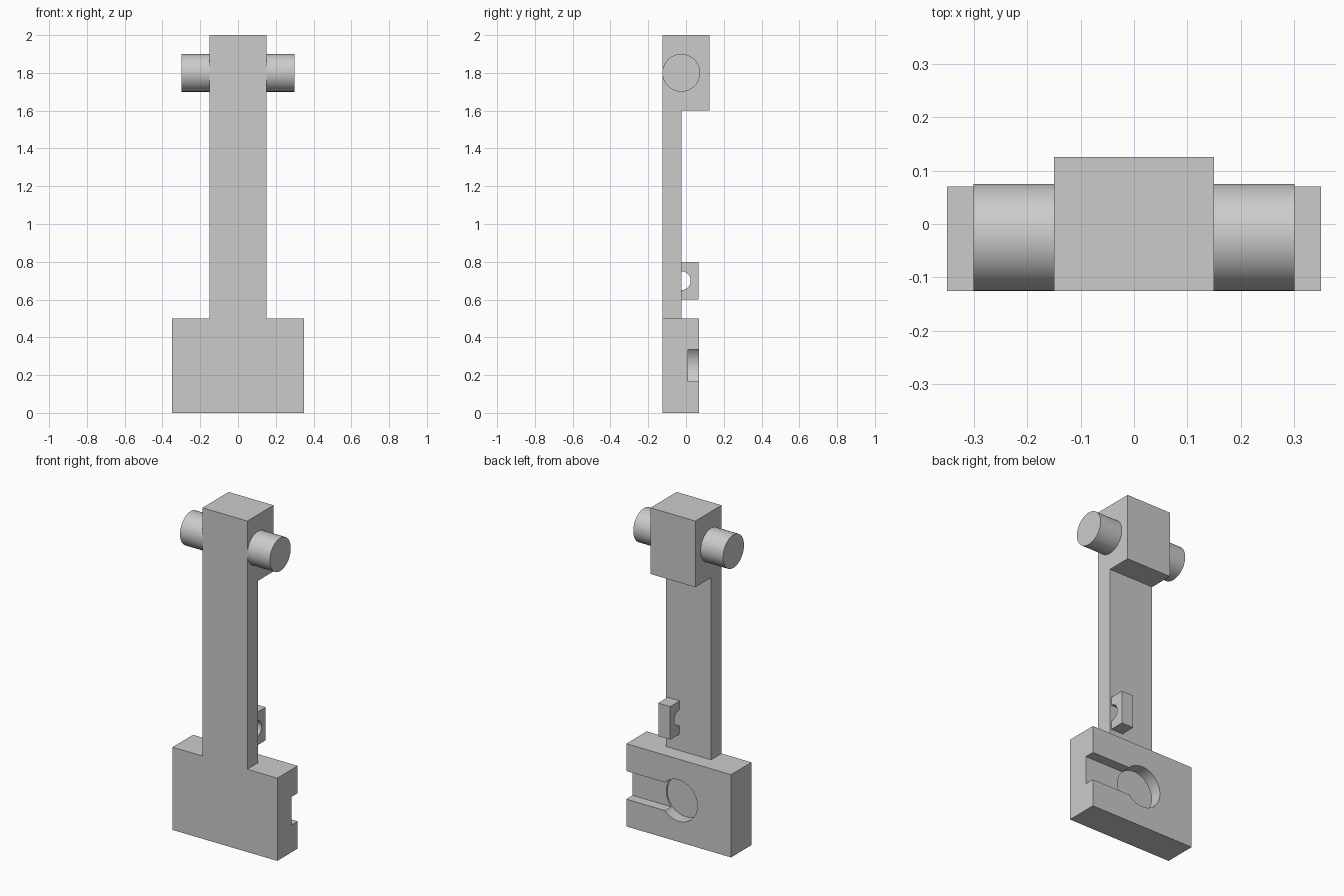
import bpy, bmesh, math
from mathutils import Matrix

if "Cube" in bpy.data.objects:
    bpy.data.objects.remove(bpy.data.objects["Cube"])

grey = bpy.data.materials.new("plain_grey")
grey.diffuse_color = (0.6, 0.6, 0.6, 1)
grey.use_nodes = True
grey.node_tree.nodes["Principled BSDF"].inputs["Base Color"].default_value = grey.diffuse_color


def finish(name, bm):
    bmesh.ops.recalc_face_normals(bm, faces=bm.faces)
    mesh = bpy.data.meshes.new(name)
    bm.to_mesh(mesh)
    bm.free()
    mesh.materials.append(grey)
    ob = bpy.data.objects.new(name, mesh)
    bpy.context.collection.objects.link(ob)
    return ob


def prism(name, profile, x0, x1):
    """Extrude a (y, z) profile along x."""
    bm = bmesh.new()
    face = bm.faces.new([bm.verts.new((x0, y, z)) for y, z in profile])
    ext = bmesh.ops.extrude_face_region(bm, geom=[face])
    verts = [v for v in ext["geom"] if isinstance(v, bmesh.types.BMVert)]
    bmesh.ops.translate(bm, verts=verts, vec=(x1 - x0, 0, 0))
    return finish(name, bm)


def box(name, x0, x1, y0, y1, z0, z1):
    return prism(name, [(y0, z0), (y1, z0), (y1, z1), (y0, z1)], x0, x1)


def cylinder(name, center, radius, length, axis):
    bm = bmesh.new()
    turn = Matrix.Rotation(math.pi / 2, 4, 'Y' if axis == 'X' else 'X')
    bmesh.ops.create_cone(bm, cap_ends=True, segments=64, radius1=radius,
                          radius2=radius, depth=length,
                          matrix=Matrix.Translation(center) @ turn)
    return finish(name, bm)


def smooth(ob):
    bpy.ops.object.select_all(action='DESELECT')
    ob.select_set(True)
    bpy.context.view_layer.objects.active = ob
    bpy.ops.object.shade_smooth_by_angle(angle=math.radians(30))


def cut(ob, cutter):
    mod = ob.modifiers.new("cut", 'BOOLEAN')
    mod.operation = 'DIFFERENCE'
    mod.solver = 'EXACT'
    mod.object = cutter
    bpy.context.view_layer.objects.active = ob
    bpy.ops.object.modifier_apply(modifier=mod.name)
    bpy.data.objects.remove(cutter)


# Base block with a round pocket and a slot open to the side
base = box("base_block", -0.35, 0.35, -0.125, 0.07, 0, 0.5)
cut(base, cylinder("pocket_cutter", (0, 0.1, 0.25), 0.125, 0.2, 'Y'))
cut(base, box("slot_cutter", 0.02, 0.4, 0.01, 0.2, 0.165, 0.335))
smooth(base)

# Upright arm with its thicker head
prism("arm_and_head", [(-0.125, 0.5), (-0.025, 0.5), (-0.025, 1.6),
                       (0.125, 1.6), (0.125, 2.0), (-0.125, 2.0)], -0.15, 0.15)

# Pivot pins on both sides of the head
for side, label in ((-1, "left"), (1, "right")):
    smooth(cylinder(label + "_pin", (side * 0.225, -0.025, 1.8), 0.1, 0.15, 'X'))

# Small lug with a half-round notch against the arm
arc = [(-0.025 + 0.05 * math.cos(a), 0.7 + 0.05 * math.sin(a))
       for a in (math.pi * (i / 24 - 0.5) for i in range(25))]
lug = prism("cord_lug", [(-0.025, 0.6)] + arc +
            [(-0.025, 0.8), (0.065, 0.8), (0.065, 0.6)], 0.06, 0.14)
smooth(lug)
